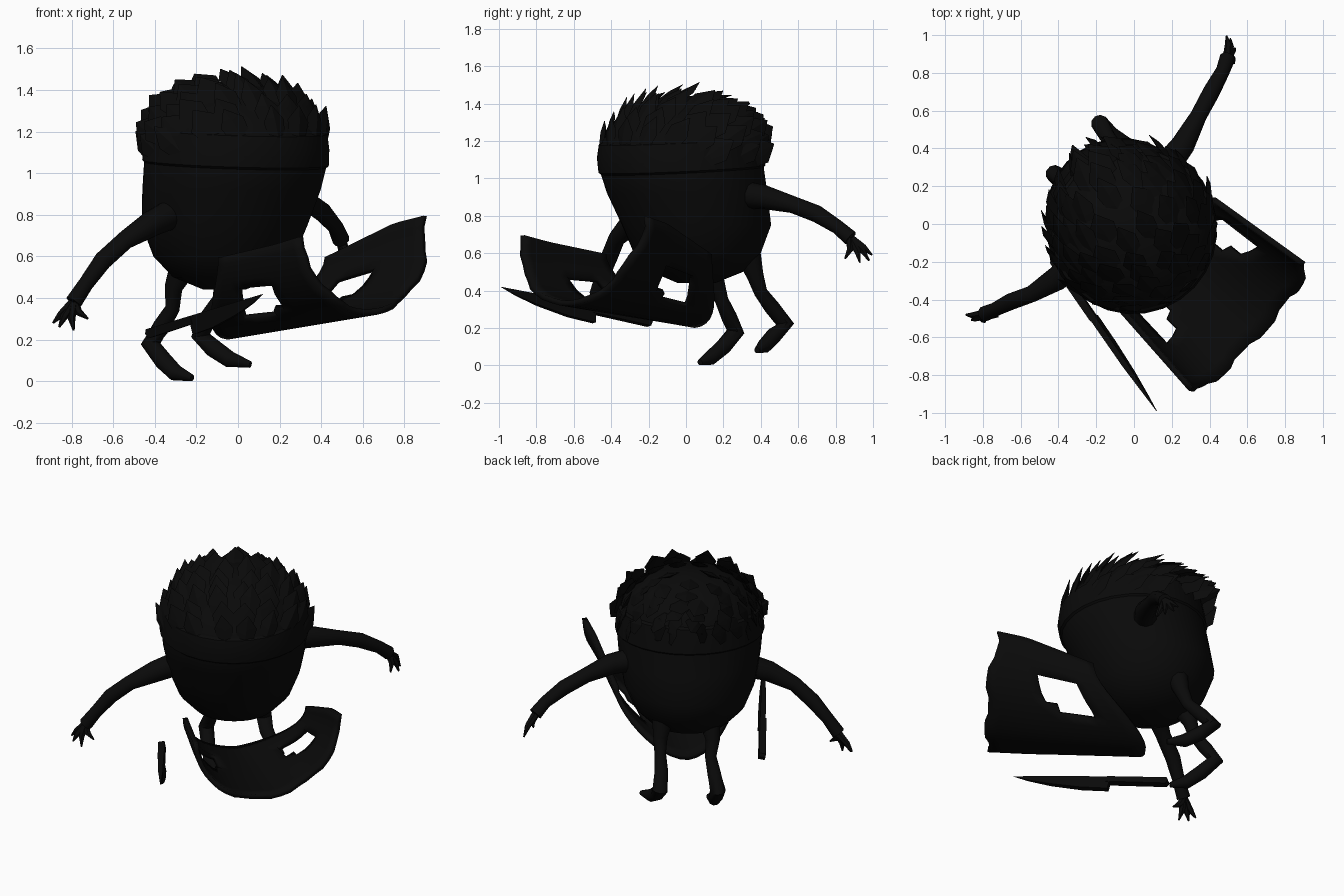
import bpy, bmesh, math, random
from mathutils import Vector

random.seed(4)
if "Cube" in bpy.data.objects:
    bpy.data.objects.remove(bpy.data.objects["Cube"])

black = bpy.data.materials.new("near_black")
black.use_nodes = True
black.diffuse_color = (0.003, 0.003, 0.003, 1)
black.node_tree.nodes["Principled BSDF"].inputs["Base Color"].default_value = (0.003, 0.003, 0.003, 1)

FWD = Vector((0.56, -0.83, 0)).normalized()   # facing direction
SIDE = Vector((-FWD.y, FWD.x, 0))
UP = Vector((0, 0, 1))


def finish(name, bm, angle=40):
    bmesh.ops.recalc_face_normals(bm, faces=bm.faces)
    mesh = bpy.data.meshes.new(name)
    bm.to_mesh(mesh)
    bm.free()
    mesh.materials.append(black)
    ob = bpy.data.objects.new(name, mesh)
    bpy.context.collection.objects.link(ob)
    bpy.ops.object.select_all(action='DESELECT')
    ob.select_set(True)
    bpy.context.view_layer.objects.active = ob
    bpy.ops.object.shade_smooth_by_angle(angle=math.radians(angle))
    return ob


def loft(bm, rings, closed=True, caps=True, skip=lambda i, j: False):
    rows = [[bm.verts.new(p) for p in ring] for ring in rings]
    n = len(rows[0])
    for i in range(len(rows) - 1):
        for j in range(n if closed else n - 1):
            if not skip(i, j):
                k = (j + 1) % n
                bm.faces.new((rows[i][j], rows[i][k], rows[i + 1][k], rows[i + 1][j]))
    if caps:
        bm.faces.new(rows[0])
        bm.faces.new(rows[-1])


def tube(bm, pts, radii, sides=8):
    pts = [Vector(p) for p in pts]
    rings = []
    for i, p in enumerate(pts):
        d = (pts[min(i + 1, len(pts) - 1)] - pts[max(i - 1, 0)]).normalized()
        u = d.cross(Vector((0.83, 0.56, 0.1))).normalized()
        v = d.cross(u)
        rings.append([p + radii[i] * (u * math.cos(a) + v * math.sin(a))
                      for a in (2 * math.pi * k / sides for k in range(sides))])
    loft(bm, rings)


# Rounded body: height, forward shift, radius
PROFILE = [(0.44, -0.08, 0.1), (0.5, -0.085, 0.245), (0.6, -0.085, 0.34), (0.75, -0.08, 0.4),
           (0.92, -0.02, 0.43), (1.08, 0.025, 0.445), (1.2, 0.02, 0.425), (1.32, 0, 0.345),
           (1.4, -0.01, 0.22), (1.44, -0.02, 0.05)]


def body_point(z, ang, grow=0.0):
    for (z0, o0, r0), (z1, o1, r1) in zip(PROFILE, PROFILE[1:]):
        if z <= z1:
            break
    k = (z - z0) / (z1 - z0)
    r = r0 + (r1 - r0) * k + grow
    c = FWD * (o0 + (o1 - o0) * k) + Vector((-0.02, -0.01, z))
    return c + r * (FWD * math.cos(ang) + SIDE * math.sin(ang))


N = 28
ANGLES = [2 * math.pi * k / N for k in range(N)]
bm = bmesh.new()
loft(bm, [[body_point(p[0], a) for a in ANGLES] for p in PROFILE])
finish("body", bm)

# Head band, a little lower at the front
bm = bmesh.new()
loft(bm, [[body_point(z - 0.025 * math.cos(a), a, g) for a in ANGLES]
          for z, g in ((1.04, 0), (1.05, 0.01), (1.13, 0.008), (1.2, 0.012), (1.21, 0))], caps=False)
finish("head_band", bm, 30)

# Layered broad leaf-like hair swept up and back
bm = bmesh.new()
for z, count in ((1.12, 16), (1.19, 18), (1.25, 16), (1.31, 14), (1.35, 12), (1.39, 9), (1.42, 5)):
    for k in range(count):
        a = 2 * math.pi * (k + random.uniform(0.3, 0.7)) / count
        if z < 1.15 and (abs(math.sin(a)) < 0.6 or math.cos(a) > 0.3):
            continue
        root = body_point(z, a, -0.005)
        out = (root - Vector((0, 0, 0.98))).normalized()
        sweep = UP * random.uniform(0.3, 0.5) - FWD * 0.75
        sweep -= out * sweep.dot(out)
        d = (sweep + out * random.uniform(0.2, 0.34)).normalized()
        w = d.cross(out).normalized()
        t = w.cross(d).normalized() * 0.015
        w *= random.uniform(0.055, 0.075)
        size = random.uniform(0.13, 0.17)
        back = root - d * 0.05
        mid = root + d * size * 0.45
        tip = root + d * size
        loft(bm, [[back + w * 0.7, back + t, back - w * 0.7, back - t],
                  [mid + w, mid + t, mid - w, mid - t],
                  [tip + w * 0.04, tip + t * 0.1, tip - w * 0.04, tip - t * 0.1]])
finish("hair", bm, 25)

# Arms and fingers
ARMS = {
    "right": ([(-0.24, -0.14, 0.84), (-0.41, -0.29, 0.76), (-0.54, -0.37, 0.68), (-0.65, -0.41, 0.58),
               (-0.73, -0.45, 0.47), (-0.79, -0.475, 0.38)],
              [(-0.89, -0.48, 0.28), (-0.86, -0.51, 0.26), (-0.79, -0.52, 0.245), (-0.72, -0.49, 0.3)]),
    "left": ([(0.12, 0.24, 0.92), (0.26, 0.42, 0.9), (0.34, 0.57, 0.86), (0.41, 0.7, 0.81),
              (0.47, 0.81, 0.74), (0.495, 0.88, 0.68)],
             [(0.49, 0.995, 0.59), (0.51, 0.98, 0.56), (0.535, 0.93, 0.55), (0.53, 0.85, 0.57)]),
}
for side, (path, tips) in ARMS.items():
    bm = bmesh.new()
    tube(bm, path, [0.08, 0.065, 0.046, 0.046, 0.038, 0.042], 10)
    wrist = Vector(path[-1])
    for tip in tips:
        tip = Vector(tip)
        knuckle = wrist.lerp(tip, 0.5) + (wrist - Vector(path[0])).normalized() * 0.015
        tube(bm, [wrist.lerp(tip, 0.05), knuckle, tip], [0.024, 0.019, 0.005], 6)
    finish(side + "_arm", bm)

# Bent legs with long feet
LEGS = {
    "right": [(-0.26, 0.13, 0.56), (-0.31, 0.16, 0.45), (-0.315, 0.19, 0.35), (-0.37, 0.23, 0.26),
              (-0.42, 0.265, 0.18), (-0.36, 0.2, 0.1), (-0.3, 0.13, 0.04), (-0.22, 0.075, 0.016)],
    "left": [(-0.06, 0.33, 0.6), (-0.07, 0.37, 0.48), (-0.09, 0.4, 0.39), (-0.14, 0.46, 0.31),
             (-0.18, 0.53, 0.22), (-0.12, 0.47, 0.16), (-0.04, 0.42, 0.105), (0.06, 0.38, 0.08)],
}
for side, path in LEGS.items():
    bm = bmesh.new()
    tube(bm, path, [0.07, 0.045, 0.036, 0.042, 0.048, 0.044, 0.04, 0.016], 10)
    finish(side + "_leg", bm)

# Curved mask with two eye openings and a ragged edge
AX = Vector((0.74, -0.67, 0)).normalized()
ACROSS = Vector((-AX.y, AX.x, 0))
ROWS, COLS = 12, 24
rings = []
for i in range(ROWS + 1):
    v = i / ROWS
    slope = min(v / 0.7, 1)
    q = 0.3 * (1 - v)
    ring = []
    for j in range(COLS + 1):
        th = math.radians(-90 + 180 * j / COLS)
        s, c = math.sin(th), math.cos(th)
        start = -0.07 + 0.3 * s * s
        end = 0.89 - 0.03 * s * s - 0.06 * s ** 12 + (0.01 if j % 6 < 3 else -0.01)
        rise = (1 - q) * (1 - c) + q * abs(s) ** 1.5
        ring.append(AX * (start + (end - start) * v)
                    + ACROSS * (0.38 + 0.065 * v) * s
                    + UP * (0.215 + 0.12 * v + (0.38 + 0.03 * slope) * rise + 0.05 * s * slope))
    rings.append(ring)


def eye_opening(i, j):
    m = min(j, COLS - 1 - j)
    return 4 <= m <= 7 and 3 <= i <= 6 - (m == 7)


bm = bmesh.new()
loft(bm, rings, closed=False, caps=False, skip=eye_opening)
mask = finish("mask", bm, 35)
solid = mask.modifiers.new("thickness", 'SOLIDIFY')
solid.thickness = 0.03
solid.offset = 0

# Knife: outlines of distance from the tip and drop below the spine
tip = Vector((0.12, -0.99, 0.42))
along = (Vector((-0.44, -0.18, 0.25)) - tip).normalized()
roll = (SIDE + UP * 0.2).normalized()
drop = along.cross(roll).normalized()
drop *= -math.copysign(1, drop.z)


def plate(name, outline, thick, taper):
    bm = bmesh.new()
    loft(bm, [[tip + along * x + drop * y + roll * e * min(1, 0.1 + x / taper) for x, y in outline]
              for e in (-thick / 2, thick / 2)])
    return finish(name, bm, 30)


plate("knife_blade", [(0, 0), (0.3, 0), (0.62, 0), (0.62, 0.09), (0.45, 0.085), (0.25, 0.06), (0.1, 0.03)],
      0.032, 0.35)
plate("knife_handle", [(0.6, 0), (0.98, 0), (0.99, 0.02), (0.98, 0.045), (0.6, 0.04)], 0.04, 0.35)
